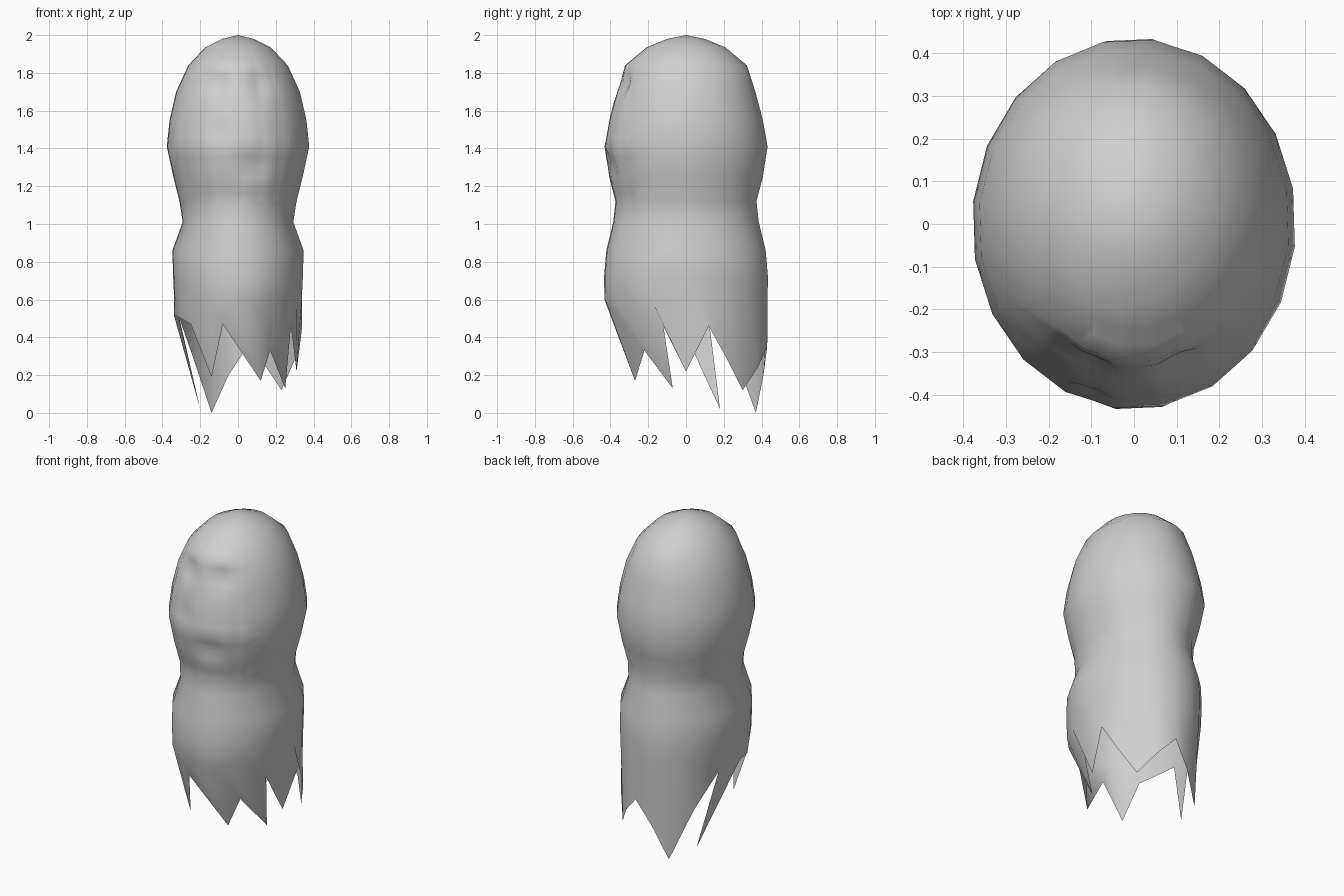
import bpy, bmesh, math

cube = bpy.data.objects.get("Cube")
if cube:
    bpy.data.objects.remove(cube, do_unlink=True)

SIDES = 20

# Cloth profile from crown to skirt: height, half width, half depth
PROFILE = [(1.98, .085, .10), (1.935, .175, .21), (1.84, .265, .325),
           (1.7, .33, .37), (1.55, .365, .41), (1.41, .38, .435),
           (1.25, .345, .41), (1.12, .312, .376), (1.01, .295, .388),
           (.86, .35, .425), (.72, .346, .437), (.6, .34, .435)]

# Ragged hem: one point below each column, tips and notches
HEM = [(.34, .12, .46), (.30, .22, .28), (.23, .30, .12), (.15, .38, .24),
       (.05, .43, .35), (-.05, .41, .2), (-.14, .37, 0), (-.24, .26, .3),
       (-.31, .12, .5), (-.2, .18, .02), (-.34, -.05, .52), (-.3, -.18, .5),
       (-.25, -.25, .47), (-.14, -.27, .19), (-.08, -.37, .47),
       (.12, -.27, .17), (.17, -.22, .33), (.25, -.07, .13),
       (.28, -.12, .46), (.31, 0, .22)]

# Face hollows: x, z, half width, half height, depth
HOLLOWS = [(-.11, 1.74, .07, .05, .03), (.11, 1.74, .06, .05, .03),
           (.08, 1.31, .07, .06, .025), (-.1, 1.5, .05, .06, .012)]


def make_material(name, colour):
    mat = bpy.data.materials.new(name)
    mat.use_nodes = True
    mat.diffuse_color = colour
    mat.node_tree.nodes["Principled BSDF"].inputs["Base Color"].default_value = colour
    return mat


def ring(bm, z, rx, ry):
    angles = [math.radians(11 + 360 * k / SIDES) for k in range(SIDES)]
    return [bm.verts.new((rx * math.cos(a), ry * math.sin(a), z)) for a in angles]


# Loft the cloth from the crown down to the hem
bm = bmesh.new()
crown = bm.verts.new((0, 0, 2))
rings = [ring(bm, *row) for row in PROFILE]
rings.append([bm.verts.new(p) for p in HEM])
for k in range(SIDES):
    n = (k + 1) % SIDES
    bm.faces.new((crown, rings[0][k], rings[0][n]))
    for upper, lower in zip(rings, rings[1:]):
        bm.faces.new((upper[k], lower[k], lower[n], upper[n]))

# Refine the face area and press the hollows into it
face_area = [f for f in bm.faces
             if f.calc_center_median().y < -.24 and 1.15 < f.calc_center_median().z < 1.9]
edges = list({e for f in face_area for e in f.edges})
bmesh.ops.subdivide_edges(bm, edges=edges, cuts=2, use_grid_fill=True)
for v in bm.verts:
    if v.co.y < -.15 and v.co.z > 1.1:
        x, z = v.co.x, v.co.z
        for hx, hz, w, h, depth in HOLLOWS:
            v.co.y += depth * math.exp(-((x - hx) / w) ** 2 - ((z - hz) / h) ** 2)

bmesh.ops.recalc_face_normals(bm, faces=bm.faces)
mesh = bpy.data.meshes.new("ghost_cloth")
bm.to_mesh(mesh)
bm.free()
mesh.materials.append(make_material("pale_grey_cloth", (.62, .62, .62, 1)))
cloth = bpy.data.objects.new("ghost_cloth", mesh)
bpy.context.collection.objects.link(cloth)

# Soft shading across the cloth
bpy.ops.object.select_all(action='DESELECT')
cloth.select_set(True)
bpy.context.view_layer.objects.active = cloth
bpy.ops.object.shade_smooth()
